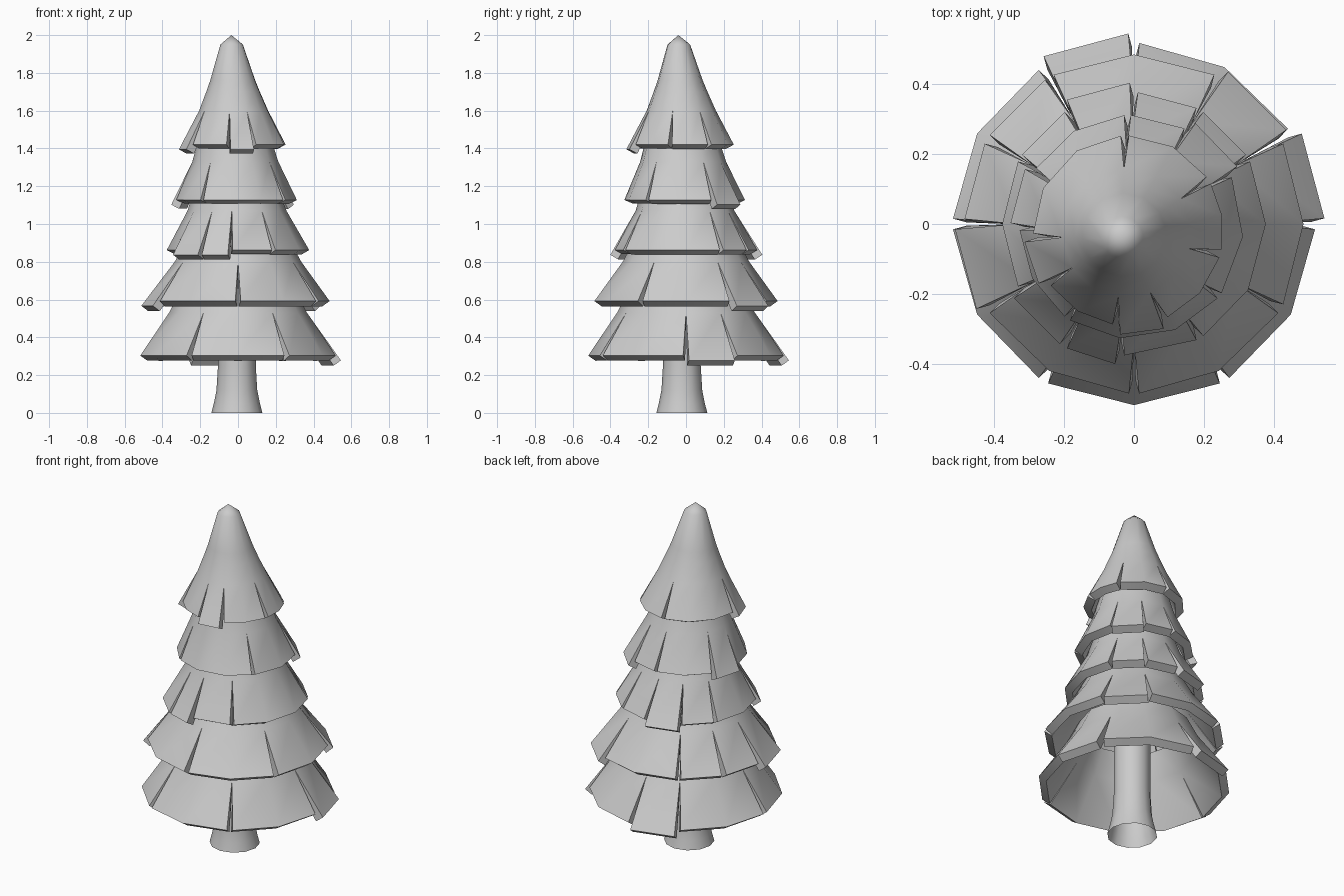
import bpy, bmesh, math

if "Cube" in bpy.data.objects:
    bpy.data.objects.remove(bpy.data.objects["Cube"])


def lean(z):
    # the tip leans slightly off centre
    t = min(1, max(0, (z - 0.9) / 1.1))
    return -0.035 * t, -0.04 * t


def finish(name, bm, thickness=0):
    me = bpy.data.meshes.new(name)
    bm.to_mesh(me)
    bm.free()
    ob = bpy.data.objects.new(name, me)
    bpy.context.collection.objects.link(ob)
    bpy.ops.object.select_all(action='DESELECT')
    ob.select_set(True)
    bpy.context.view_layer.objects.active = ob
    if thickness:
        mod = ob.modifiers.new("thickness", 'SOLIDIFY')
        mod.thickness = thickness
        mod.offset = -1
        bpy.ops.object.modifier_apply(modifier=mod.name)
    bpy.ops.object.shade_smooth_by_angle(angle=math.radians(38))


def tier(name, profile, slits, flaps, gap=1.7):
    """Cone skirt. profile: (z, r) from hem to top, cut by wedge slits between
    the first two rows; panels starting at an angle in flaps flare out and hang lower."""
    bm = bmesh.new()
    for i, a in enumerate(slits):
        b = slits[(i + 1) % len(slits)]
        if b <= a:
            b += 360
        n = max(1, round((b - a) / 30))
        rows = []
        for k, (z, r) in enumerate(profile):
            inset = gap if k == 0 else 0
            if k == 0 and a in flaps:
                r += 0.027
                z -= 0.025
            cx, cy = lean(z)
            row = []
            for j in range(n + 1):
                ang = a + (b - a) * j / n
                if j == 0:
                    ang += inset
                elif j == n:
                    ang -= inset
                t = math.radians(ang)
                row.append(bm.verts.new((cx + r * math.cos(t), cy + r * math.sin(t), z)))
            rows.append(row)
        for lo, hi in zip(rows, rows[1:]):
            for j in range(n):
                bm.faces.new((lo[j], lo[j + 1], hi[j + 1], hi[j]))
    bmesh.ops.remove_doubles(bm, verts=bm.verts, dist=1e-4)
    finish(name, bm, 0.048)


# branch tiers, bottom to top
tier("branch_tier_1", [(0.303, 0.518), (0.53, 0.365), (0.66, 0.30)],
     [0, 30, 90, 120, 180, 240, 300], {0, 90})
tier("branch_tier_2", [(0.592, 0.485), (0.80, 0.335), (0.92, 0.27)],
     [30, 60, 120, 150, 180, 210, 270, 330], {30, 180})
tier("branch_tier_3", [(0.862, 0.377), (1.07, 0.262), (1.18, 0.225)],
     [30, 60, 90, 120, 150, 210, 240, 264, 300], {90, 210, 240})
tier("branch_tier_4", [(1.127, 0.32), (1.33, 0.228), (1.46, 0.19)],
     [28, 60, 92, 150, 180, 235, 322], {28, 150})
tier("treetop", [(1.42, 0.272), (1.60, 0.184), (1.70, 0.143), (1.76, 0.12),
                 (1.95, 0.06), (2.0, 0.0)],
     [32, 92, 184, 213, 263, 292, 346], {184, 263}, 2.4)

# trunk with flared foot
bm = bmesh.new()
N = 12
rings = []
for z, r in [(0, 0.135), (0.05, 0.122), (0.12, 0.108), (0.25, 0.1), (0.64, 0.1)]:
    rings.append([bm.verts.new((-0.006 + r * math.cos(math.tau * i / N),
                                -0.022 + r * math.sin(math.tau * i / N), z)) for i in range(N)])
for lo, hi in zip(rings, rings[1:]):
    for i in range(N):
        j = (i + 1) % N
        bm.faces.new((lo[i], lo[j], hi[j], hi[i]))
finish("trunk", bm)
